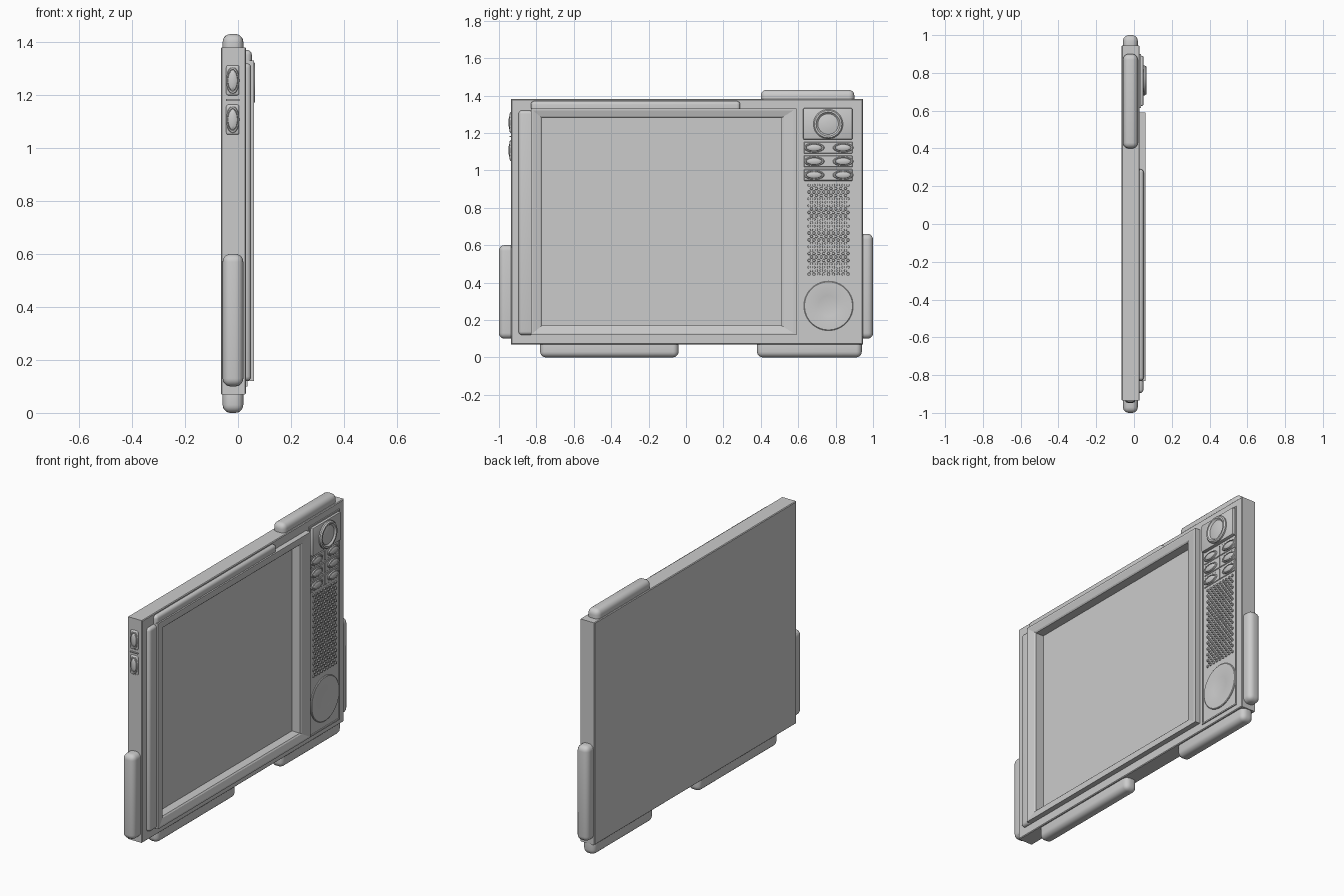
import bpy, bmesh, math
from mathutils import Matrix, Vector

if "Cube" in bpy.data.objects:
    bpy.data.objects.remove(bpy.data.objects["Cube"])

GREY = (0.6, 0.6, 0.6, 1)
grey = bpy.data.materials.new("plain_grey")
grey.use_nodes = True
grey.diffuse_color = GREY
grey.node_tree.nodes["Principled BSDF"].inputs["Base Color"].default_value = GREY


def finish(name, bm, smooth=True):
    bmesh.ops.recalc_face_normals(bm, faces=bm.faces)
    mesh = bpy.data.meshes.new(name)
    bm.to_mesh(mesh)
    bm.free()
    mesh.materials.append(grey)
    obj = bpy.data.objects.new(name, mesh)
    bpy.context.collection.objects.link(obj)
    if smooth:
        bpy.ops.object.select_all(action='DESELECT')
        obj.select_set(True)
        bpy.context.view_layer.objects.active = obj
        bpy.ops.object.shade_smooth_by_angle(angle=math.radians(35))
    return obj


def box(name, x, y, z, bevel=0.0, segments=4):
    """Box from (low, high) ranges, with rounded edges."""
    bm = bmesh.new()
    size = [b - a for a, b in (x, y, z)]
    mid = [(a + b) / 2 for a, b in (x, y, z)]
    bmesh.ops.create_cube(bm, size=1, matrix=Matrix.Translation(mid) @ Matrix.Diagonal((*size, 1)))
    if bevel:
        bmesh.ops.bevel(bm, geom=bm.edges[:], offset=bevel, segments=segments,
                        profile=0.5, affect='EDGES')
    return finish(name, bm)


def rect_loft(name, loops, closed=False):
    """Joins rectangles (x, y0, y1, z0, z1); closed makes a ring, otherwise ends are capped."""
    bm = bmesh.new()
    rings = [[bm.verts.new((x, y, z)) for y, z in ((a, c), (b, c), (b, d), (a, d))]
             for x, a, b, c, d in loops]
    pairs = list(zip(rings, rings[1:]))
    if closed:
        pairs.append((rings[-1], rings[0]))
    else:
        bm.faces.new(rings[0])
        bm.faces.new(rings[-1])
    for p, q in pairs:
        for i in range(4):
            j = (i + 1) % 4
            bm.faces.new((p[i], p[j], q[j], q[i]))
    return finish(name, bm, False)


def lathe(name, centre, profile, scale=(1, 1), normal='X', steps=40):
    """Turned shape: (radius, height) profile, oval scale, facing +x or -y."""
    bm = bmesh.new()
    turn = Matrix.Rotation(-math.pi / 2, 4, 'Z') if normal == '-Y' else Matrix()
    rings = []
    for r, h in profile:
        ring = []
        for i in range(steps):
            a = math.tau * i / steps
            p = Vector((h, r * scale[0] * math.cos(a), r * scale[1] * math.sin(a)))
            ring.append(bm.verts.new(Vector(centre) + turn @ p))
        rings.append(ring)
    for p, q in zip(rings, rings[1:]):
        for i in range(steps):
            j = (i + 1) % steps
            bm.faces.new((p[i], p[j], q[j], q[i]))
    bm.faces.new(rings[0])
    bm.faces.new(rings[-1])
    return finish(name, bm)


FRONT = 0.03
SCREEN = (-0.77, 0.51, 0.17, 1.28)
SHELL = (-0.935, 0.945, 0.07, 1.38)


def grow(rect, d):
    return (rect[0] - d, rect[1] + d, rect[2] - d, rect[3] + d)


# Case with the recessed screen well
rect_loft("case", [(-0.065, *grow(SHELL, -0.004)), (-0.061, *SHELL),
                   (FRONT - 0.004, *SHELL), (FRONT, *grow(SHELL, -0.004)),
                   (FRONT, *SCREEN), (-0.005, *SCREEN)])

# Raised screen surround, sloping toward the screen
OUTER = (-0.83, 0.59, 0.12, 1.33)


def between(t):
    return tuple(a + (b - a) * t for a, b in zip(SCREEN, OUTER))


rect_loft("screen_surround", [(0.0, *SCREEN), (0.046, *SCREEN), (0.052, *between(0.15)),
                              (0.061, *between(0.8)), (0.061, *OUTER), (0.02, *OUTER)], True)

# Rounded trim bars beside the surround
box("top_trim", (0.0, 0.052), (-0.83, 0.29), (1.29, 1.37), 0.018)
box("side_trim", (0.0, 0.05), (-0.895, -0.80), (0.12, 1.32), 0.018)

# Rubber bumpers around the rim
PAD = (-0.058, 0.02)
for name, y, z in (("bottom_bumper_front", (-0.78, -0.04), (0, 0.1)),
                   ("bottom_bumper_back", (0.38, 0.94), (0, 0.1)),
                   ("top_bumper", (0.4, 0.9), (1.33, 1.43)),
                   ("front_bumper", (-1, -0.9), (0.1, 0.6)),
                   ("back_bumper", (0.91, 1), (0.1, 0.66))):
    box(name, PAD, y, z, 0.03, 5)

# Control panel with a raised rim
PANEL = (0.615, 0.9, 0.1, 1.34)
rect_loft("panel_rim", [(0.025, *PANEL), (0.036, *PANEL),
                        (0.036, *grow(PANEL, -0.008)), (0.025, *grow(PANEL, -0.008))], True)

# Knob on its block
box("knob_block", (0.02, 0.05), (0.626, 0.89), (1.165, 1.332), 0.006, 2)
lathe("knob", (0.04, 0.76, 1.247),
      [(0.079, 0), (0.079, 0.018), (0.073, 0.025), (0.064, 0.025), (0.058, 0.018),
       (0.055, 0.016), (0.03, 0.021), (0.008, 0.022)])

# Oval push buttons: two columns, three rows
DOME = [(1, 0), (1, 0.006), (0.92, 0.01), (0.8, 0.01), (0.76, 0.006),
        (0.7, 0.01), (0.45, 0.014), (0.1, 0.015)]
for row in range(3):
    z = 1.121 - row * 0.073
    for col, y in enumerate((0.685, 0.84)):
        lathe(f"push_button_{row}_{col}", (FRONT, y, z), DOME, (0.055, 0.025), steps=28)
    box(f"button_plate_{row}", (0.025, 0.034), (0.63, 0.89), (z - 0.031, z + 0.031), 0.003, 1)
    box(f"button_link_{row}", (0.025, 0.037), (0.758, 0.766), (z - 0.028, z + 0.028))

# Speaker grille of staggered studs
bm = bmesh.new()
for row in range(27):
    for col in range(9 - row % 2):
        y = 0.658 + 0.026 * (col + 0.5 * (row % 2))
        place = Matrix.Translation((0.032, y, 0.445 + row * 0.0183)) @ Matrix.Rotation(math.pi / 2, 4, 'Y')
        bmesh.ops.create_cone(bm, cap_ends=True, segments=6, radius1=0.009, radius2=0.007,
                              depth=0.008, matrix=place)
finish("speaker_grille", bm, False)

# Flat dial with a shallow dished centre
lathe("dial", (0.02, 0.762, 0.275),
      [(0.132, 0), (0.132, 0.014), (0.128, 0.017), (0.07, 0.017), (0.055, 0.014), (0.01, 0.012)],
      steps=56)

# Rocker pair on the narrow front edge
for i, z in enumerate((1.255, 1.107)):
    box(f"rocker_plate_{i}", (-0.045, 0.005), (-0.941, -0.92), (z - 0.057, z + 0.057), 0.008, 3)
    lathe(f"rocker_{i}", (-0.02, -0.935, z), [(r, h * 0.9) for r, h in DOME],
          (0.025, 0.052), '-Y', 32)
box("rocker_divider", (-0.045, 0.005), (-0.943, -0.92), (1.178, 1.184))
